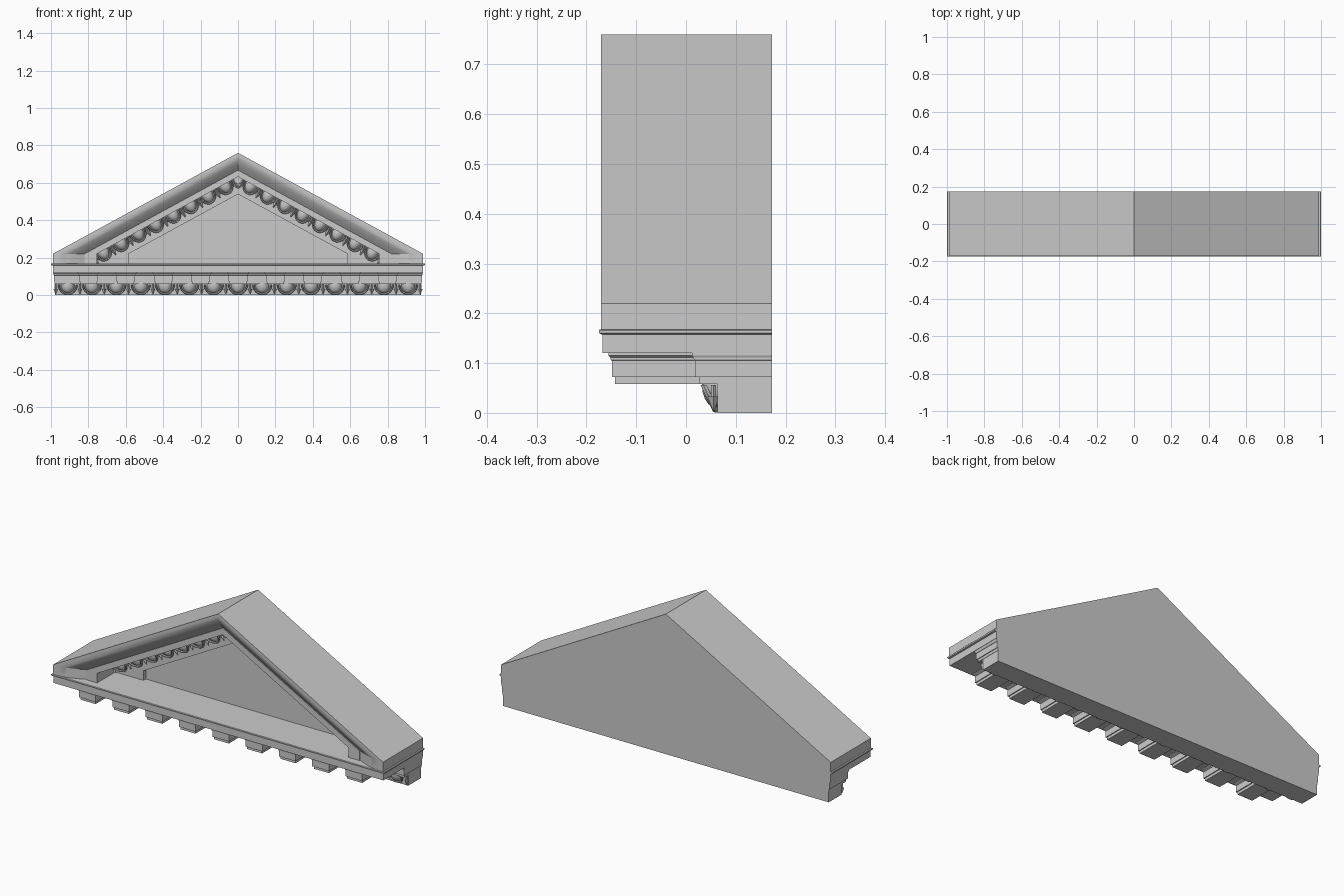
import bpy, bmesh, math
from mathutils import Matrix, Vector

if "Cube" in bpy.data.objects:
    bpy.data.objects.remove(bpy.data.objects["Cube"])

BACK = 0.173
KNEE, APEX, HALF = 0.22, 0.76, 0.99
SLOPE = (APEX - KNEE) / HALF


def finish(name, bm, smooth=None):
    bmesh.ops.recalc_face_normals(bm, faces=bm.faces[:])
    me = bpy.data.meshes.new(name)
    bm.to_mesh(me)
    bm.free()
    ob = bpy.data.objects.new(name, me)
    bpy.context.collection.objects.link(ob)
    if smooth:
        bpy.ops.object.select_all(action='DESELECT')
        ob.select_set(True)
        bpy.context.view_layer.objects.active = ob
        bpy.ops.object.shade_smooth_by_angle(angle=math.radians(smooth))
    return ob


def stack(bm, rings, y1, cx=0.0):
    """Solid of stacked rectangles; each ring is (half width, front y, z)."""
    loops = [[bm.verts.new((cx + sx * hx, y, z)) for sx, y in
              ((-1, y0), (1, y0), (1, y1), (-1, y1))] for hx, y0, z in rings]
    for a, b in zip(loops, loops[1:]):
        for i in range(4):
            j = (i + 1) % 4
            bm.faces.new((a[i], a[j], b[j], b[i]))
    bm.faces.new(loops[0])
    bm.faces.new(loops[-1])


# Horizontal cornice: wall, bed moulding, corona and top lip
bm = bmesh.new()
stack(bm, [(.978, .063, 0), (.978, .063, .058), (.98, .026, .058),
           (.98, .026, .072), (.984, .018, .072), (.984, .018, .105),
           (.986, .016, .106), (.986, .015, .111), (.988, .012, .115),
           (.988, .012, .12), (.99, -.168, .12), (.99, -.168, .157),
           (.998, -.173, .159), (1.0, -.175, .162), (1.0, -.175, .166),
           (.998, -.173, .168)], BACK)
finish("horizontal_cornice", bm)

# Bracket blocks under the corona
bm = bmesh.new()
for i in range(9):
    stack(bm, [(.045, -.143, .058), (.045, -.143, .072), (.05, -.149, .072),
               (.05, -.149, .105), (.052, -.151, .106), (.052, -.152, .111),
               (.057, -.156, .115), (.057, -.156, .121)], .03, (i - 4) * .2)
finish("bracket_blocks", bm)

# Raking cornice: profile (inset, y) swept around the gable outline
profile = [(0, BACK), (0, -.171), (.02, -.171)]
for i in range(1, 11):
    t = i / 10
    profile.append((.02 + .15 * t, -.171 + .046 * (t * t * (3 - 2 * t) * .5 + t ** 3 * .5)))
profile += [(.17, -.13), (.235, -.13), (.235, .025), (.405, .025), (.405, .045)]
bm = bmesh.new()
rings = []
for d, y in profile:
    x = HALF - d
    pts = [(-x, .165), (-x, KNEE), (0, KNEE + x * SLOPE), (x, KNEE), (x, .165)]
    rings.append([bm.verts.new((px, y, pz)) for px, pz in pts])
for a, b in zip(rings, rings[1:]):
    for i in range(4):
        bm.faces.new((a[i], a[i + 1], b[i + 1], b[i]))
bm.faces.new(rings[0])
bm.faces.new(rings[-1])
finish("raking_cornice_and_gable_wall", bm, 25)


def egg_row(name, frames, w, h, depth, half_pitch):
    """Egg-and-dart: frames place each egg's top centre on the wall plane."""
    bm = bmesh.new()
    for m in frames:
        # Egg
        bmesh.ops.create_uvsphere(bm, u_segments=16, v_segments=10, radius=1,
                                  matrix=m @ Matrix.Diagonal((w, depth, h, 1)))
        # Shell rim around the egg
        prev = None
        for k in range(13):
            a = math.pi * k / 12
            s = math.sin(a)
            c = Vector((w * 1.3 * math.cos(a), -depth * .8 * (1 - s) - .003, -h * 1.08 * s))
            out = Vector((math.cos(a), 0, -s))
            ring = [bm.verts.new(m @ (c + out * .005 * math.cos(q) + Vector((0, .007 * math.sin(q), 0))))
                    for q in (i * math.pi / 3 for i in range(6))]
            if prev:
                for i in range(6):
                    j = (i + 1) % 6
                    bm.faces.new((prev[i], prev[j], ring[j], ring[i]))
            prev = ring
        # Dart halfway to the next egg: shaft and arrow head
        for side in (-1, 1):
            x = side * half_pitch
            for top, bot, r1, r2 in ((0, -h * .6, .005, .005), (-h * .5, -h * 1.1, .012, .001)):
                length = top - bot
                place = Matrix.Translation((x, -depth * .25, (top + bot) / 2))
                bmesh.ops.create_cone(bm, cap_ends=True, segments=4, radius1=r2, radius2=r1,
                                      depth=length, matrix=m @ place)
    finish(name, bm, 40)


# Lower egg row along the wall
pitch = 1.95 / 15
egg_row("lower_egg_moulding",
        [Matrix.Translation(((i - 7) * pitch, .063, .056)) for i in range(15)],
        .037, .047, .031, pitch / 2)

# Egg rows under both raking slopes
ang = math.atan(SLOPE)
frames = []
for side in (-1, 1):
    for i in range(8):
        x = .725 - i * .093
        z = KNEE + (.755 - x) * SLOPE - .002
        frames.append(Matrix.Translation((side * x, .025, z)) @ Matrix.Rotation(side * ang, 4, 'Y'))
egg_row("raking_egg_moulding", frames, .032, .048, .031, .053)
